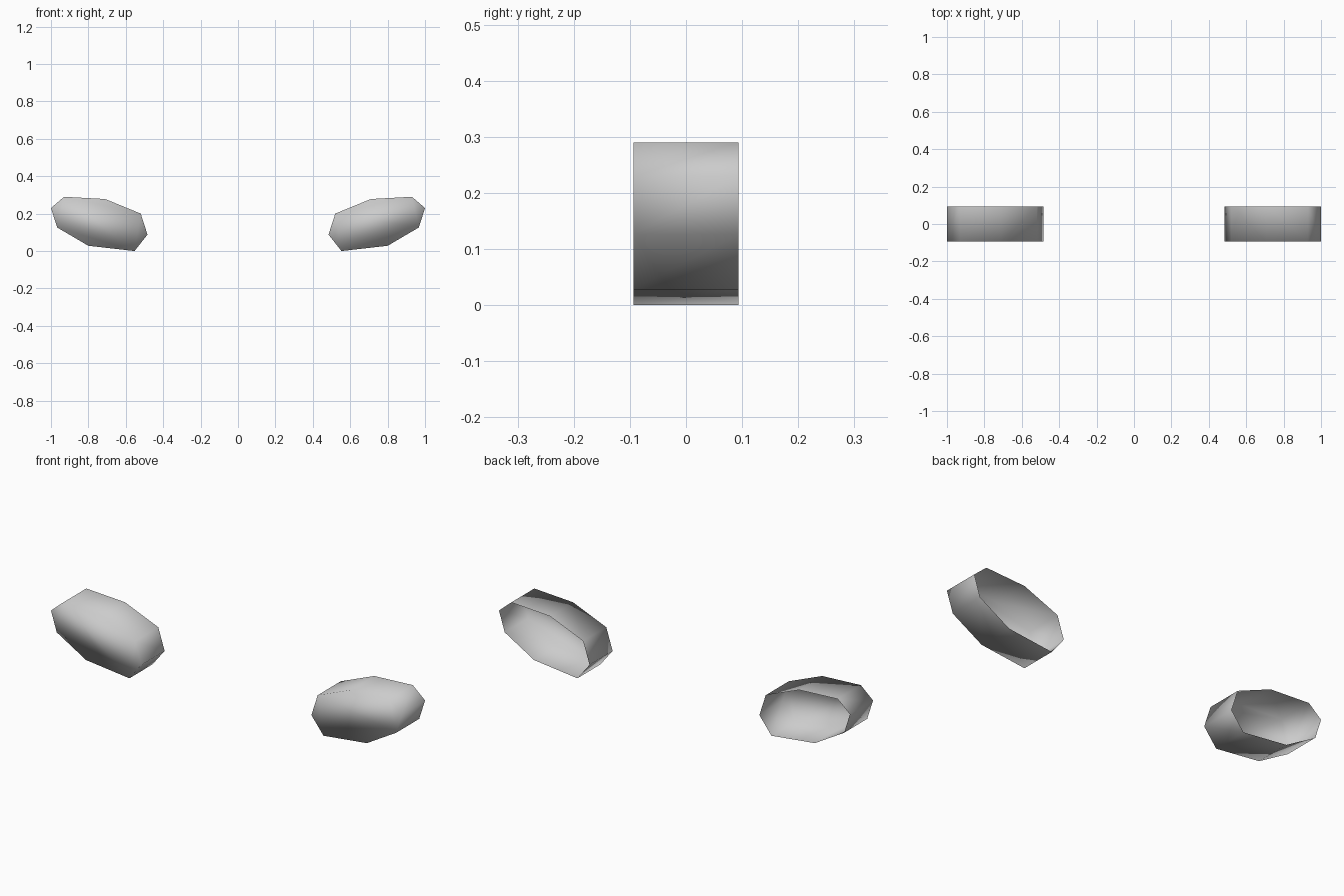
import bpy
import bmesh

cube = bpy.data.objects.get("Cube")
if cube:
    bpy.data.objects.remove(cube, do_unlink=True)

# Single matte grey
grey = bpy.data.materials.new("light_grey")
grey.use_nodes = True
colour = (0.6, 0.6, 0.6, 1.0)
grey.diffuse_color = colour
grey.node_tree.nodes["Principled BSDF"].inputs["Base Color"].default_value = colour

# Slanted eight-sided outline of the left shell, in x and z
OUTLINE = [(0.484, 0.088), (0.52, 0.20), (0.71, 0.278), (0.93, 0.29),
           (1.0, 0.23), (0.967, 0.126), (0.80, 0.028), (0.553, 0.0)]
HALF_DEPTH = 0.094


def eye_shell(name, side):
    """Eight-sided shell with a closed front and an open back."""
    bm = bmesh.new()
    front = [bm.verts.new((side * x, -HALF_DEPTH, z)) for x, z in OUTLINE]
    back = [bm.verts.new((side * x, HALF_DEPTH, z)) for x, z in OUTLINE]
    bm.faces.new(front)
    count = len(OUTLINE)
    for i in range(count):
        j = (i + 1) % count
        bm.faces.new((front[j], front[i], back[i], back[j]))
    bmesh.ops.recalc_face_normals(bm, faces=bm.faces)
    # Make sure the closed front faces -y
    bm.normal_update()
    bm.faces.ensure_lookup_table()
    if bm.faces[0].normal.y > 0:
        bmesh.ops.reverse_faces(bm, faces=bm.faces)
    # Soft shading runs over the front rim
    for face in bm.faces:
        face.smooth = True
    mesh = bpy.data.meshes.new(name)
    bm.to_mesh(mesh)
    bm.free()
    mesh.materials.append(grey)
    obj = bpy.data.objects.new(name, mesh)
    bpy.context.collection.objects.link(obj)
    return obj


# Mirrored pair
for name, side in (("left_eye_shell", 1), ("right_eye_shell", -1)):
    eye_shell(name, side)
